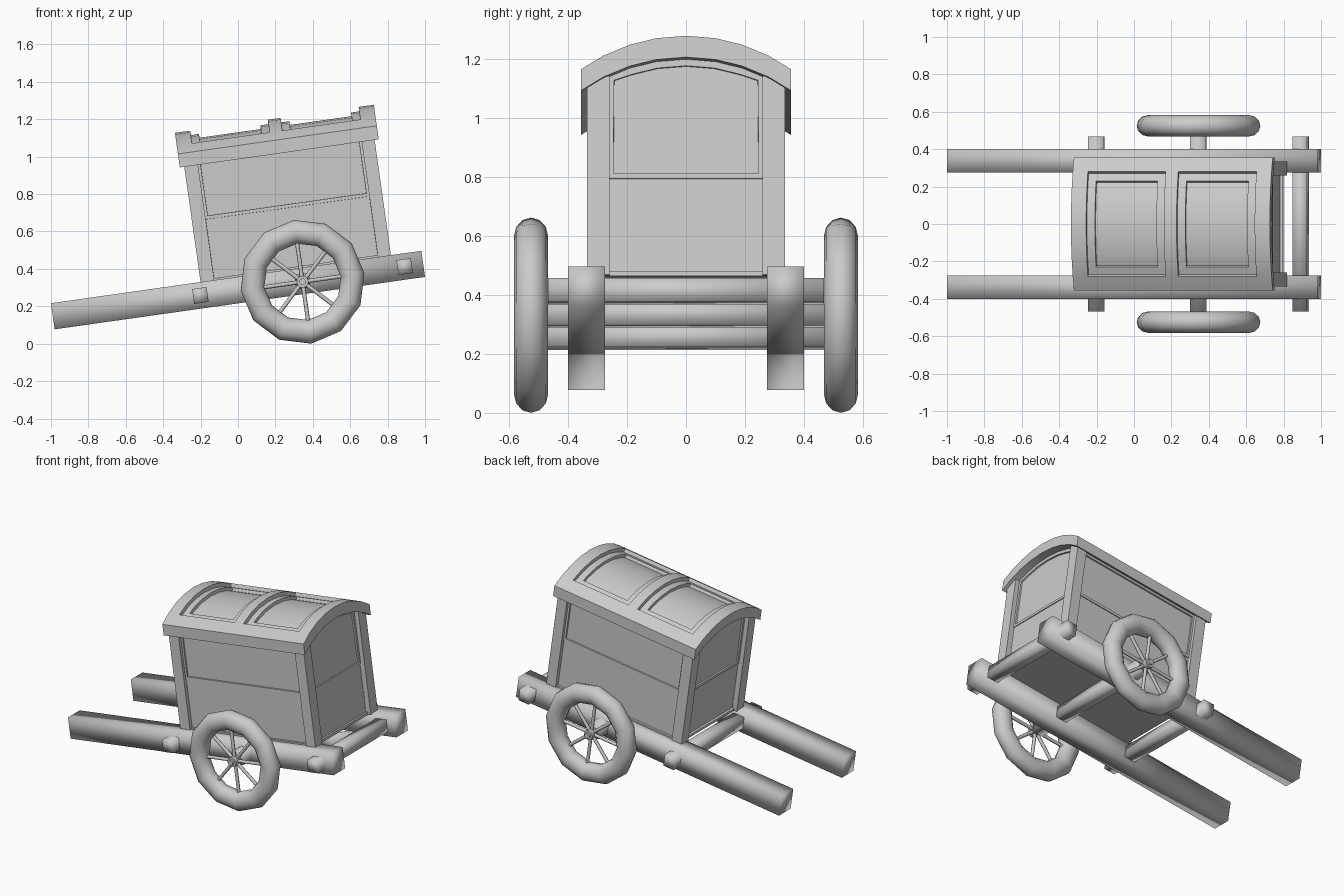
import bpy, bmesh, math
from mathutils import Matrix

cube = bpy.data.objects.get("Cube")
if cube:
    bpy.data.objects.remove(cube, do_unlink=True)

# One plain grey for the whole cart
GREY = (0.6, 0.6, 0.6, 1)
mat = bpy.data.materials.new("plain_grey")
mat.use_nodes = True
mat.diffuse_color = GREY
bsdf = mat.node_tree.nodes["Principled BSDF"]
bsdf.inputs["Base Color"].default_value = GREY
bsdf.inputs["Roughness"].default_value = 0.7

# Parts are built level around the axle, then tipped onto the shafts
TILT = Matrix.Translation((0.345, 0, 0.331)) @ Matrix.Rotation(math.radians(-8.05), 4, "Y")


def finish(name, bm, angle=30):
    bmesh.ops.recalc_face_normals(bm, faces=bm.faces)
    mesh = bpy.data.meshes.new(name)
    bm.to_mesh(mesh)
    bm.free()
    mesh.transform(TILT)
    mesh.materials.append(mat)
    mesh.shade_smooth()
    if angle < 180:
        mesh.set_sharp_from_angle(angle=math.radians(angle))
    obj = bpy.data.objects.new(name, mesh)
    bpy.context.collection.objects.link(obj)
    return obj


def box(name, x, y, z, angle=30):
    bm = bmesh.new()
    bmesh.ops.create_cube(bm, size=1)
    for v in bm.verts:
        for i, (lo, hi) in enumerate((x, y, z)):
            v.co[i] = lo if v.co[i] < 0 else hi
    return finish(name, bm, angle)


def loft(profile, xs):
    """Closed (y, z) profile swept through the given x stations."""
    bm = bmesh.new()
    rings = [[bm.verts.new((x, y, z)) for y, z in profile] for x in xs]
    n = len(profile)
    for a, b in zip(rings, rings[1:]):
        for i in range(n):
            j = (i + 1) % n
            bm.faces.new((a[i], a[j], b[j], b[i]))
    bm.faces.new(rings[0])
    bm.faces.new(rings[-1])
    bmesh.ops.recalc_face_normals(bm, faces=bm.faces)
    return bm


def arch(y):
    """Height of the roof's outer surface."""
    r = 0.61
    return 0.884 - r + math.sqrt(r * r - y * y)


def mirrored(half):
    return [-y for y in reversed(half)] + [0] + half


def panelled(name, profile, x0, x1, axis):
    """Wall block with a mid rail and a sunken panel above it."""
    bm = loft(profile, (x0, x1))
    rail = 0.405
    bmesh.ops.bisect_plane(bm, geom=bm.verts[:] + bm.edges[:] + bm.faces[:],
                           plane_co=(0, 0, rail), plane_no=(0, 0, 1))
    bm.normal_update()
    walls = [f for f in bm.faces if abs(f.normal[axis]) > 0.9]
    upper = [f for f in walls if f.calc_center_median().z > rail]
    lower = [f for f in walls if f not in upper]
    for faces, rim, depth in ((upper, 0.022, -0.01), (lower, 0.003, -0.005)):
        bmesh.ops.inset_individual(bm, faces=faces, thickness=rim, depth=0)
        bmesh.ops.inset_individual(bm, faces=faces, thickness=0.001, depth=depth)
    return finish(name, bm)


# Arched roof shell with two stepped sunken panels
THICK = 0.073
ys = mirrored([0.1, 0.19, 0.28, 0.355])
outline = [(y, arch(y)) for y in ys] + [(y, arch(y) - THICK) for y in reversed(ys)]
bays = ((-0.482, -0.062), (0.006, 0.428))
bm = loft(outline, [-0.564, *bays[0], *bays[1], 0.51])
for lo, hi in bays:
    faces = []
    for f in bm.faces:
        c = f.calc_center_median()
        if lo < c.x < hi and abs(c.y) < 0.28 and c.z > arch(c.y) - 0.03 and f.normal.z > 0.5:
            faces.append(f)
    for rim, depth in ((0.001, -0.024), (0.043, 0), (0.001, -0.02)):
        bmesh.ops.inset_region(bm, faces=faces, thickness=rim, depth=depth,
                               use_even_offset=True, use_boundary=True)
finish("roof", bm)

# Body walls: one block shows at the ends, the other at the sides
FLOOR = 0.072
end_ys = mirrored([0.1, 0.19, 0.262])
end_profile = [(y, arch(y) - THICK) for y in end_ys] + [(0.262, FLOOR), (-0.262, FLOOR)]
panelled("end_walls", end_profile, -0.51, 0.458, 0)
side_profile = [(-0.315, FLOOR), (0.315, FLOOR), (0.315, 0.72), (-0.315, 0.72)]
panelled("side_walls", side_profile, -0.468, 0.42, 1)
box("floor_sill", (-0.52, 0.468), (-0.325, 0.325), (0.068, 0.085))

for side, s in (("left", 1), ("right", -1)):
    def span(a, b):
        return tuple(sorted((a * s, b * s)))

    # Corner posts
    for end, xs in (("rear", (0.418, 0.488)), ("fore", (-0.54, -0.466))):
        box(f"{side}_{end}_post", xs, span(0.26, 0.335), (0.07, 0.75))

    # Long shaft, softly shaded
    box(f"{side}_shaft", (-1.348, 0.652), span(0.275, 0.4), (-0.066, 0.075), 180)

    # Tyre
    bm = bmesh.new()
    rings, ribs = 12, 12
    grid = []
    for i in range(rings):
        a = 2 * math.pi * i / rings
        ring = []
        for j in range(ribs):
            b = 2 * math.pi * j / ribs
            r = 0.27 + 0.064 * math.cos(b)
            ring.append(bm.verts.new((r * math.cos(a), s * 0.525 + 0.058 * math.sin(b), r * math.sin(a))))
        grid.append(ring)
    for i in range(rings):
        for j in range(ribs):
            k, m = (i + 1) % rings, (j + 1) % ribs
            bm.faces.new((grid[i][j], grid[k][j], grid[k][m], grid[i][m]))
    finish(f"{side}_tyre", bm, 180)

    # Hub and spokes
    bm = bmesh.new()
    turn = Matrix.Rotation(math.pi / 2, 4, "X")
    for radius, depth in ((0.032, 0.07), (0.018, 0.1)):
        bmesh.ops.create_cone(bm, cap_ends=True, segments=12, radius1=radius, radius2=radius,
                              depth=depth, matrix=Matrix.Translation((0, s * 0.525, 0)) @ turn)
    for i in range(8):
        place = Matrix.Translation((0, s * 0.525, 0)) @ Matrix.Rotation(i * math.pi / 4, 4, "Y")
        bmesh.ops.create_cone(bm, cap_ends=True, segments=8, radius1=0.011, radius2=0.011,
                              depth=0.22, matrix=place @ Matrix.Translation((0, 0, 0.12)))
    finish(f"{side}_hub_and_spokes", bm, 50)

# Cross bars through the shafts, and the axle
for name, x, reach in (("fore_cross_bar", -0.551, 0.468), ("rear_cross_bar", 0.552, 0.468),
                       ("axle", 0, 0.5)):
    box(name, (x - 0.039, x + 0.039), (-reach, reach), (-0.036, 0.044), 180)
